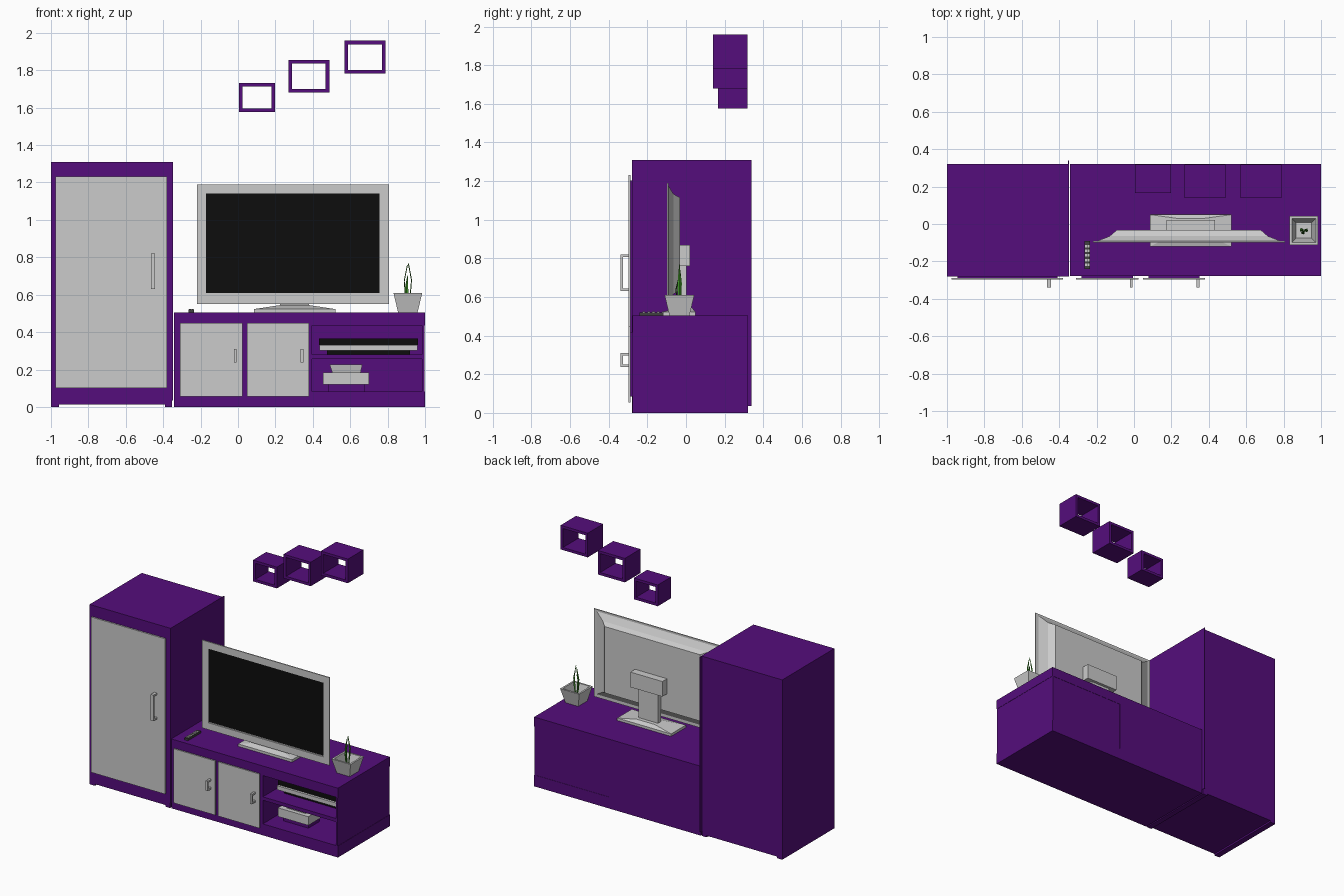
import bpy, bmesh, math
from mathutils import Vector

if "Cube" in bpy.data.objects:
    bpy.data.objects.remove(bpy.data.objects["Cube"])


def material(name, rgb):
    m = bpy.data.materials.new(name)
    m.diffuse_color = (*rgb, 1)
    m.use_nodes = True
    m.node_tree.nodes["Principled BSDF"].inputs["Base Color"].default_value = m.diffuse_color
    return m


PURPLE = material("purple", (0.09, 0.004, 0.2))
BLACK = material("black", (0.004, 0.004, 0.004))
DARK = material("dark_grey", (0.05, 0.05, 0.05))
GREEN = material("green", (0.05, 0.3, 0.02))


def finish(name, bm, mat=None):
    bmesh.ops.recalc_face_normals(bm, faces=bm.faces)
    me = bpy.data.meshes.new(name)
    bm.to_mesh(me)
    bm.free()
    ob = bpy.data.objects.new(name, me)
    bpy.context.collection.objects.link(ob)
    if mat:
        me.materials.append(mat)
    return ob


def loft(name, rings, mat=None, closed=False):
    """Skin rings of equal point count; cap the ends, or join last to first."""
    bm = bmesh.new()
    vs = [[bm.verts.new(p) for p in r] for r in rings]
    pairs = list(zip(vs, vs[1:])) + ([(vs[-1], vs[0])] if closed else [])
    for a, b in pairs:
        for i in range(len(a)):
            j = (i + 1) % len(a)
            bm.faces.new((a[i], a[j], b[j], b[i]))
    if not closed:
        bm.faces.new(vs[0])
        bm.faces.new(vs[-1])
    return finish(name, bm, mat)


def rect_z(x0, x1, y0, y1, z):
    return [(x0, y0, z), (x1, y0, z), (x1, y1, z), (x0, y1, z)]


def rect_y(x0, x1, z0, z1, y):
    return [(x0, y, z0), (x1, y, z0), (x1, y, z1), (x0, y, z1)]


def box(name, x, y, z, mat=None):
    return loft(name, [rect_z(*x, *y, z[0]), rect_z(*x, *y, z[1])], mat)


def frame(name, x, y, z, t, mat=None):
    """Rectangular tube open along y."""
    inner = (x[0] + t, x[1] - t, z[0] + t, z[1] - t)
    return loft(name, [rect_y(*x, *z, y[0]), rect_y(*x, *z, y[1]),
                       rect_y(*inner, y[1]), rect_y(*inner, y[0])], mat, True)


def handle(name, x, z, t=0.013):
    """C-shaped pull, extruded across x."""
    y0, y1 = -0.34, -0.296
    prof = [(y1, z[0]), (y0, z[0]), (y0, z[1]), (y1, z[1]), (y1, z[1] - t),
            (y0 + t, z[1] - t), (y0 + t, z[0] + t), (y1, z[0] + t)]
    return loft(name, [[(px, *p) for p in prof] for px in x])


# Tall cabinet
box("tall_cabinet_body", (-1, -0.352), (-0.28, 0.32), (0.012, 1.31), PURPLE)
box("tall_cabinet_left_foot", (-1, -0.957), (-0.28, 0.32), (0, 0.012), PURPLE)
box("tall_cabinet_right_foot", (-0.39, -0.352), (-0.28, 0.32), (0, 0.012), PURPLE)
box("tall_cabinet_side_sheet", (-0.352, -0.348), (-0.28, 0.34), (0.035, 1.31), PURPLE)

# Low media unit with two open shelves on the right
D = (-0.278, 0.32)
box("unit_base", (-0.343, 1), D, (0, 0.083), PURPLE)
box("unit_top", (-0.343, 1), D, (0.435, 0.505), PURPLE)
box("unit_door_section", (-0.343, 0.395), D, (0.083, 0.435), PURPLE)
box("unit_right_side", (0.983, 0.998), D, (0.083, 0.435), PURPLE)
box("unit_shelf", (0.395, 0.983), (-0.278, 0.3), (0.255, 0.28), PURPLE)
box("unit_back", (0.395, 0.983), (0.3, 0.318), (0.083, 0.435), PURPLE)

# Doors and handles
DOOR_Y = (-0.298, -0.288)
for name, x, z, hx, hz in [
        ("tall_door", (-0.975, -0.38), (0.1, 1.232), (-0.466, -0.444), (0.63, 0.82)),
        ("left_door", (-0.31, 0.025), (0.055, 0.45), (-0.022, -0.007), (0.237, 0.31)),
        ("right_door", (0.047, 0.38), (0.055, 0.45), (0.335, 0.35), (0.237, 0.31))]:
    box(name, x, DOOR_Y, z)
    box(name + "_mount", (x[0] + 0.03, x[1] - 0.03), (-0.289, -0.277),
        (z[0] + 0.03, z[1] - 0.03), PURPLE)
    handle(name + "_handle", hx, hz)

# Wall cubes
for i, (x, y0, z) in enumerate([((0.005, 0.198), 0.165, (1.577, 1.732)),
                                ((0.27, 0.488), 0.14, (1.68, 1.855)),
                                ((0.57, 0.788), 0.14, (1.782, 1.958))]):
    frame(f"wall_cube_{i + 1}", x, (y0, 0.318), z, 0.019, PURPLE)

# Television: bezel, screen and stepped rear shell
frame("tv_bezel", (-0.22, 0.807), (-0.099, -0.091), (0.55, 1.19), 0.05)
box("tv_screen", (-0.172, 0.758), (-0.0975, -0.092), (0.608, 1.162), BLACK)
loft("tv_shell", [rect_y(-0.2 + d, 0.786 - d, 0.57 + e, 1.178 - e, y) for d, e, y in
                  [(0, 0, -0.092), (0.07, 0.045, -0.065), (0.108, 0.062, -0.032)]])

# Television stand
loft("stand_base", [rect_z(0.085, 0.52, -0.12, 0.05, 0.505),
                    rect_z(0.085, 0.52, -0.12, 0.05, 0.523),
                    rect_z(0.23, 0.375, -0.05, 0.03, 0.545)])
box("stand_neck", (0.225, 0.38), (-0.034, 0.002), (0.53, 0.77))
box("stand_mount", (0.175, 0.433), (-0.034, 0.022), (0.76, 0.87))

# Media player on the upper shelf
box("player_body", (0.432, 0.963), (-0.155, 0.12), (0.33, 0.365), BLACK)
box("player_front", (0.435, 0.96), (-0.172, 0.12), (0.303, 0.332))
box("player_foot", (0.475, 0.92), (-0.15, 0.1), (0.28, 0.304), BLACK)

# Small console on the lower shelf
box("console_pad", (0.48, 0.68), (-0.16, -0.03), (0.083, 0.122), PURPLE)
box("console_body", (0.455, 0.7), (-0.19, -0.02), (0.12, 0.183))
loft("console_lid", [rect_z(0.505, 0.655, -0.16, -0.04, 0.182),
                     rect_z(0.49, 0.665, -0.17, -0.03, 0.226)])

# Remote control with button rows
box("remote_body", (-0.265, -0.236), (-0.24, -0.09), (0.505, 0.52), DARK)
for i in range(5):
    for j in range(2):
        x, y = -0.262 + j * 0.013, -0.225 + i * 0.025
        box(f"remote_button_{i}_{j}", (x, x + 0.01), (y, y + 0.014), (0.519, 0.524))

# Square tapered pot, hollow at the top
PX, PY = 0.908, -0.034


def pot_ring(r, z):
    return rect_z(PX - r, PX + r, PY - r, PY + r, z)


loft("plant_pot", [pot_ring(0.052, 0.505), pot_ring(0.077, 0.61),
                   pot_ring(0.064, 0.61), pot_ring(0.042, 0.535)])

# Leaves: thin blades bowing outward and meeting near the tip
for i, (angle, h) in enumerate([(0, 0.235), (math.radians(170), 0.225),
                                (math.radians(250), 0.17)]):
    out = Vector((math.cos(angle), math.sin(angle), 0))
    side = Vector((-out.y, out.x, 0))
    rings = []
    for t, r, w in [(0, 0.003, 0.004), (0.35, 0.014, 0.009),
                    (0.62, 0.019, 0.009), (0.85, 0.009, 0.005), (1, 0.002, 0.001)]:
        c = Vector((PX, PY, 0.533 + h * t)) + out * r
        rings.append([c + side * w, c + out * 0.003, c - side * w, c - out * 0.002])
    loft(f"leaf_{i + 1}", rings, GREEN)
